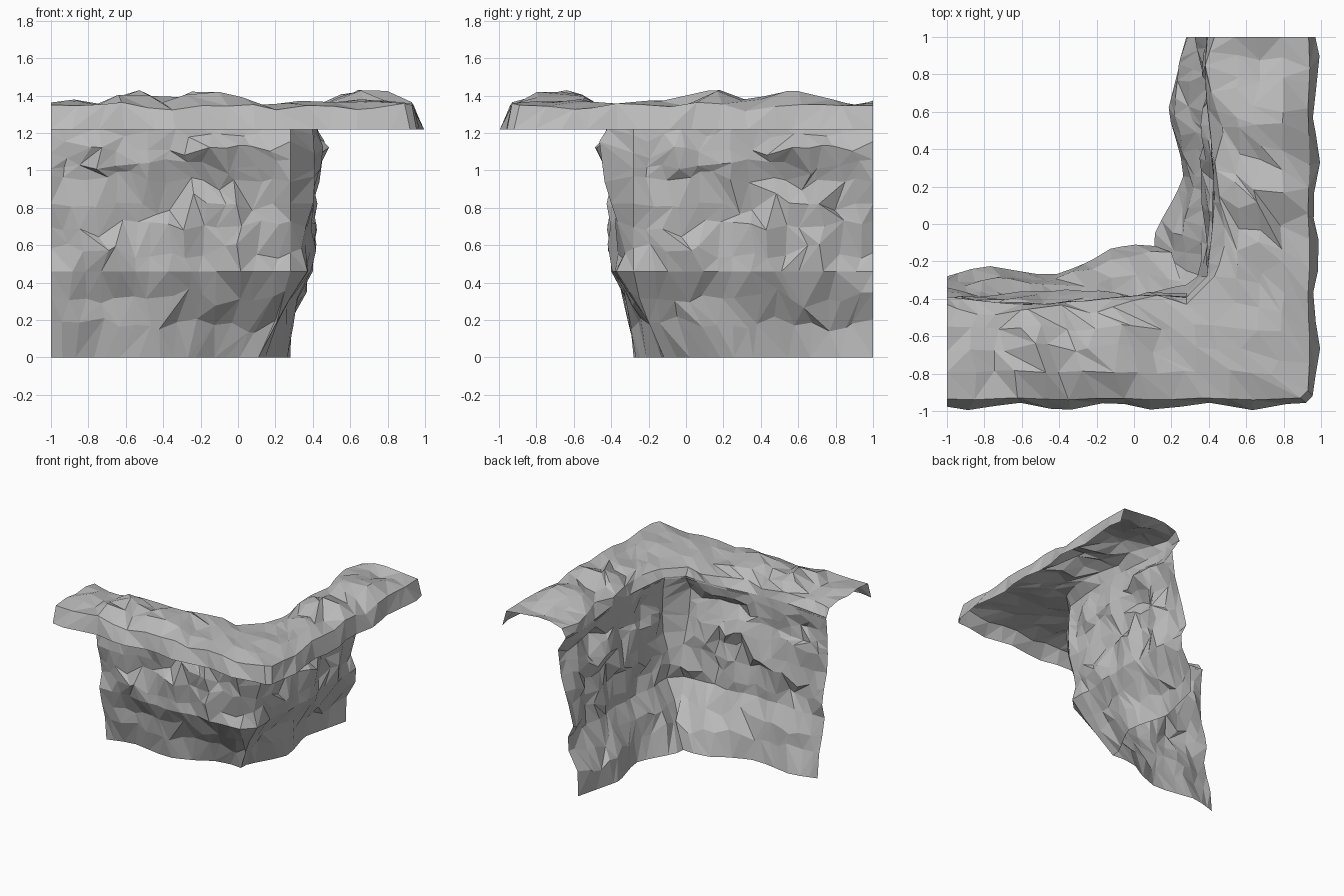
import bpy, bmesh, math, random
from mathutils import Vector, noise

random.seed(4)
cube = bpy.data.objects.get("Cube")
if cube:
    bpy.data.objects.remove(cube, do_unlink=True)

# Single stone colour
stone = bpy.data.materials.new("grey_stone")
stone.use_nodes = True
GREY = (0.5, 0.5, 0.5, 1)
stone.diffuse_color = GREY
stone.node_tree.nodes["Principled BSDF"].inputs["Base Color"].default_value = GREY

COLUMNS = 15      # columns per arm
SHIFT = 0.72      # both arms repeat the same rock pattern, shifted along the arm
PERIOD = 1.28


def lerp_keys(keys, v):
    for (a, p), (b, q) in zip(keys, keys[1:]):
        if v <= b:
            return p + (q - p) * max(0, (v - a) / (b - a))
    return keys[-1][1]


def bump(s, z, spot):
    cs, cz, rs, rz, amount = spot
    return amount * math.exp(-((s - cs) / rs) ** 2 - ((z - cz) / rz) ** 2)


def rough(s, z, scale, seed):
    return noise.noise(Vector((s * scale, z * scale, seed)))


def brink(s):
    """Depth of the line where wall and top meet."""
    return .405 + .025 * math.cos((s + .54) * math.tau / PERIOD)


# Foot line, wall lean and the larger ledges and hollows
FOOT = [(-1, .28), (-.8, .22), (-.45, .28), (-.12, .18), (.28, .28)]
LEAN = [(0, 0), (.2, .12), (.46, 1), (2, 1)]
FACE = [(.46, .38), (.58, .36), (.82, .385), (1.08, .43), (1.2, .43)]
SPOTS = [(-.12, 1.1, .17, .06, .05), (-.12, .97, .15, .08, -.06),
         (-.8, .58, .25, .06, .04), (0, .75, .05, .25, .05),
         (-.35, .86, .1, .08, -.03), (-.33, .72, .2, .06, .03),
         (-.9, 1.1, .08, .25, -.03), (.2, 1.1, .1, .1, .04),
         (-.86, .2, .14, .1, .06), (-.22, .2, .08, .1, .04)]
# Skyline of the top, as height above the rim
SKYLINE = [(-1, .015), (-.9, .02), (-.72, .0), (-.61, .075), (-.52, .07), (-.38, .0),
           (-.25, .07), (-.14, .08), (.06, .035), (.14, .0), (.28, .015)]
# Inner rim of the top
RIM = [(-1, .43), (-.88, .48), (-.77, .49), (-.6, .46), (-.37, .43),
       (-.22, .48), (-.05, .42), (.13, .38), (.28, .43)]


def wall_point(s, row, to_corner):
    z, corner = row
    lean = lerp_keys(LEAN, z)
    depth = lerp_keys(FOOT, s) * (1 - lean) + lerp_keys(FACE, z) * lean
    depth -= .12 * (1 - lean) * math.exp(-(to_corner / .25) ** 2)
    inner = min(1, z / .2) * min(1, (1.28 - z) / .1)
    depth += inner * (.06 * rough(s, z, 4.5, 1) + sum(bump(s, z, b) for b in SPOTS))
    top = max(0, (z - 1.1) / .18)
    depth = depth * (1 - top) + brink(s) * top
    # the ridge above the foot stays level
    sway = inner * min(1, abs(z - .46) / .1)
    return min(depth, .49), z + sway * .1 * rough(s, z, 6, 7)


def cap_point(s, row, to_corner):
    depth, z, corner = row
    crown = max(0, 1 - abs(depth - .69) / .27)
    z += min(1, crown * 1.6) * lerp_keys(SKYLINE, s) + .04 * crown * rough(s, depth, 5, 3)
    if depth > .9:
        tooth = math.cos((s + .88) * math.tau / .505)
        depth += .02 * tooth
        if z > 1.3:
            z += .035 * rough(s, depth, 9, 5) - .012 * tooth
            depth -= .015 * tooth
    elif z < 1.3:
        depth = brink(s)
    elif depth < .46:
        depth = lerp_keys(RIM, s)
    else:
        depth += .06 * crown * rough(s, depth, 5, 9)
    return depth, min(z, 1.43)


def rock_sheet(name, rows, point, flip):
    bm = bmesh.new()
    grid = []
    for row in rows:
        corner = row[-1]
        front, side = [], []
        for i in range(COLUMNS):
            t = i / (COLUMNS - 1)
            wobble = random.uniform(-.035, .035) if 0 < i < COLUMNS - 1 else 0
            # front arm runs towards the corner, side arm runs away from it
            x = -1 + t * (1 + corner) + wobble
            d, z = point(x, row, corner - x)
            front.append(bm.verts.new((x, -d, z)))
            y = -corner + t * (1 + corner) + wobble
            d, z = point(y - SHIFT, row, y + corner)
            side.append(bm.verts.new((d, y, z)))
        grid.append(front + side)
    # Irregular triangles between neighbouring rows
    for low, high in zip(grid, grid[1:]):
        for i in range(len(low) - 1):
            a, b, c, d = low[i], low[i + 1], high[i + 1], high[i]
            if random.random() < .5:
                tris = [(a, b, c), (a, c, d)]
            else:
                tris = [(a, b, d), (b, c, d)]
            for tri in tris:
                bm.faces.new(tri[::-1] if flip else tri)
    mesh = bpy.data.meshes.new(name)
    bm.to_mesh(mesh)
    bm.free()
    mesh.materials.append(stone)
    obj = bpy.data.objects.new(name, mesh)
    bpy.context.collection.objects.link(obj)


# Cliff wall: height and where the corner bevel begins
wall_rows = [(0, .11), (.18, .2), (.32, .25), (.46, .28)]
wall_rows += [(z, .28) for z in (.58, .7, .82, .94, 1.03, 1.11, 1.2, 1.28)]
rock_sheet("cliff_wall", wall_rows, wall_point, False)

# Overhanging top: depth, height and corner bevel, from the wall out to the lip
cap_rows = [(.42, 1.265, .28), (.45, 1.335, .28), (.55, 1.345, .42), (.66, 1.35, .57),
            (.79, 1.35, .73), (.935, 1.34, .89), (.975, 1.22, .92)]
rock_sheet("cliff_top", cap_rows, cap_point, True)
